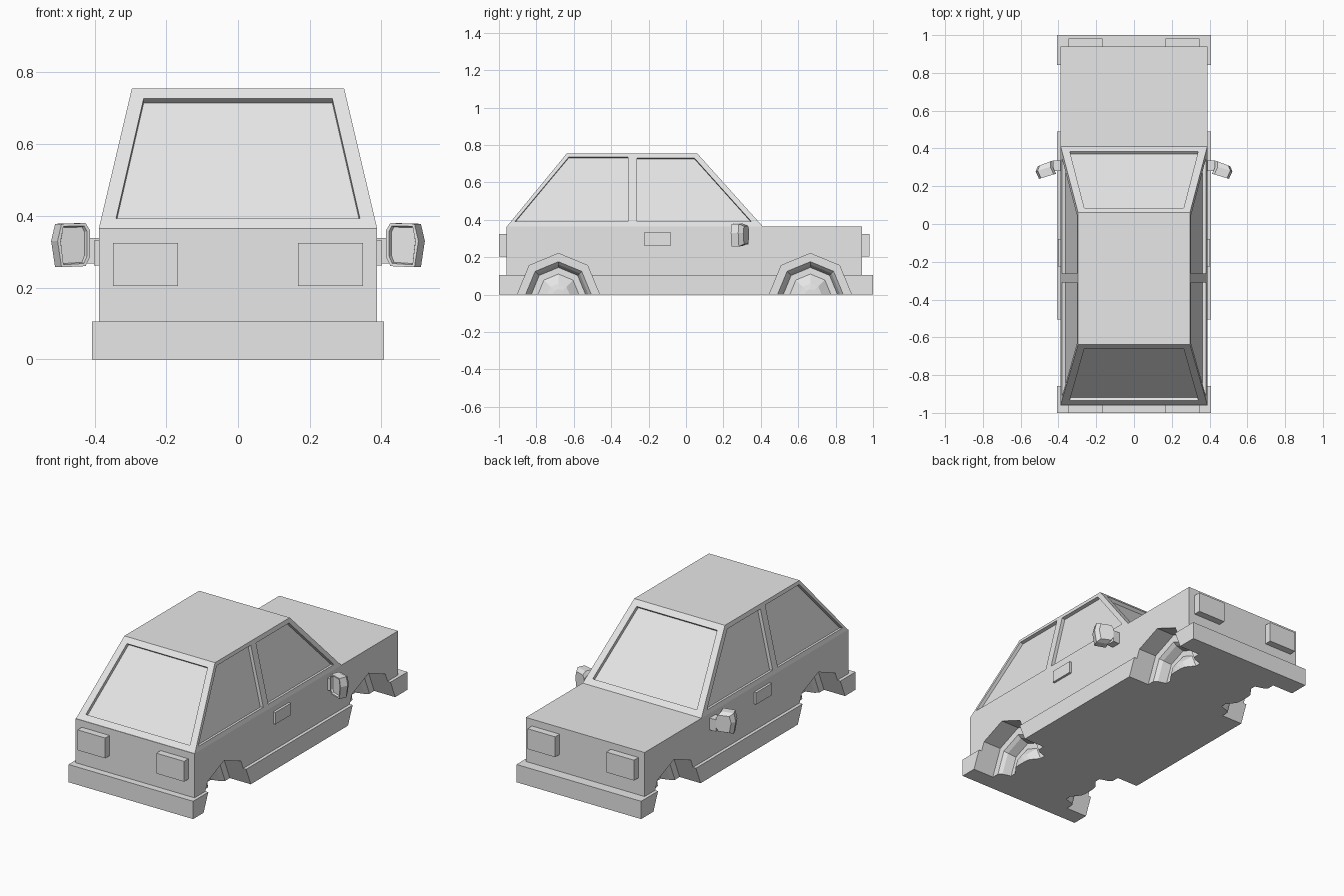
import bpy, bmesh
from math import cos, sin, pi
from mathutils import Vector

if "Cube" in bpy.data.objects:
    bpy.data.objects.remove(bpy.data.objects["Cube"], do_unlink=True)

# Single plain grey paint
grey = bpy.data.materials.new("plain_grey")
grey.use_nodes = True
grey.diffuse_color = (0.8, 0.8, 0.8, 1)
grey.node_tree.nodes["Principled BSDF"].inputs["Base Color"].default_value = grey.diffuse_color


def finish(name, bm):
    bmesh.ops.recalc_face_normals(bm, faces=bm.faces)
    mesh = bpy.data.meshes.new(name)
    bm.to_mesh(mesh)
    bm.free()
    mesh.materials.append(grey)
    ob = bpy.data.objects.new(name, mesh)
    bpy.context.collection.objects.link(ob)
    return ob


def loft(name, rings):
    """Skin a closed solid through rings of equal point count."""
    bm = bmesh.new()
    loops = [[bm.verts.new(p) for p in ring] for ring in rings]
    n = len(loops[0])
    for a, b in zip(loops, loops[1:]):
        for i in range(n):
            j = (i + 1) % n
            bm.faces.new((a[i], a[j], b[j], b[i]))
    bm.faces.new(loops[0])
    bm.faces.new(loops[-1])
    return finish(name, bm)


def rect(x0, x1, y0, y1, z):
    return [(x0, y0, z), (x1, y0, z), (x1, y1, z), (x0, y1, z)]


def box(name, x, y, z):
    return loft(name, [rect(*x, *y, h) for h in z])


def boolean(ob, other, operation):
    """Apply a boolean and discard the helper solid."""
    other.hide_render = True
    mod = ob.modifiers.new("bool", 'BOOLEAN')
    mod.operation, mod.solver, mod.object = operation, 'EXACT', other
    bpy.context.view_layer.update()
    deps = bpy.context.evaluated_depsgraph_get()
    mesh = bpy.data.meshes.new_from_object(ob.evaluated_get(deps))
    ob.modifiers.clear()
    ob.data = mesh
    bpy.data.objects.remove(other, do_unlink=True)


# Lower body with the wide bumper and sill band
body = box("lower_body", (-0.388, 0.388), (-0.96, 0.94), (0.05, 0.365))
band = box("bumper_band", (-0.407, 0.407), (-1, 1), (0, 0.105))
boolean(body, band, 'UNION')

# Octagonal wheel wells with a dished wheel face inside
WELL = [(0.5, 0.22), (0.27, 0.22), (0.27, 0.176), (0.25, 0.16),
        (0.2, 0.145), (0.2, 0.11), (0.24, 0.06), (0.245, 0.03)]
for side in (-1, 1):
    for y in (-0.682, 0.665):
        cutter = loft("well_cutter", [
            [(side * x, y + r * cos(k * pi / 4), r * sin(k * pi / 4)) for k in range(8)]
            for x, r in WELL])
        boolean(body, cutter, 'DIFFERENCE')

# Tapered cabin
BASE, ROOF = 0.365, 0.755
cabin = loft("cabin", [rect(-0.388, 0.388, -0.957, 0.41, BASE),
                       rect(-0.296, 0.296, -0.637, 0.06, ROOF)])


def slope(low, high, z):
    return low + (high - low) * (z - BASE) / (ROOF - BASE)


def cut_window(points, depth=0.02):
    """Sink a pane straight into the sloped cabin wall."""
    p = [Vector(q) for q in points]
    normal = (p[1] - p[0]).cross(p[3] - p[0]).normalized()
    centre = sum(p, Vector()) / 4 - Vector((0, -0.25, 0.5))
    if normal.dot(centre) < 0:
        normal.negate()
    cutter = loft("window_cutter", [[q + normal * s for q in p] for s in (-depth, depth)])
    boolean(cabin, cutter, 'DIFFERENCE')


# Front and rear screens
for low, high in ((-0.957, -0.637), (0.41, 0.06)):
    cut_window([(x, slope(low, high, z), z) for x, z in
                ((-0.34, 0.393), (0.34, 0.393), (0.263, 0.727), (-0.263, 0.727))])

# Side windows on both sides of the centre pillar
for side in (-1, 1):
    for pane in (((-0.915, 0.39), (-0.31, 0.39), (-0.31, 0.735), (-0.627, 0.735)),
                 ((-0.263, 0.39), (0.35, 0.39), (0.045, 0.73), (-0.263, 0.73))):
        cut_window([(side * slope(0.388, 0.296, z), y, z) for y, z in pane])

# Mirror housing outline, seen along y
HEAD = [(0.413, 0.36), (0.425, 0.38), (0.492, 0.378), (0.503, 0.33),
        (0.492, 0.257), (0.425, 0.26), (0.413, 0.285)]

for side, label in ((1, "left"), (-1, "right")):
    xs = lambda a, b: tuple(sorted((side * a, side * b)))

    # Lamps at both ends and the door handle
    box(label + "_front_lamp", xs(0.167, 0.348), (-1, -0.95), (0.205, 0.325))
    box(label + "_rear_lamp", xs(0.167, 0.348), (0.93, 0.982), (0.205, 0.325))
    box(label + "_door_handle", xs(0.38, 0.402), (-0.225, -0.08), (0.262, 0.332))

    # Mirror arm and housing with a sunken glass
    box(label + "_mirror_arm", xs(0.38, 0.43), (0.28, 0.335), (0.268, 0.338))
    face = [(side * x, 0.27 - 0.3 * (x - 0.4), z) for x, z in HEAD]
    middle = [(side * (x + 0.018), 0.31 - 0.3 * (x - 0.4), z) for x, z in HEAD]
    back = [(side * (0.468 + (x - 0.455) * 0.85), 0.34 - 0.33 * (x - 0.4),
             0.32 + (z - 0.32) * 0.8) for x, z in HEAD]
    mirror = loft(label + "_mirror", [face, middle, back])
    bm = bmesh.new()
    bm.from_mesh(mirror.data)
    glass = min(bm.faces, key=lambda f: f.calc_center_median().y)
    bmesh.ops.inset_region(bm, faces=[glass], thickness=0.009)
    bmesh.ops.inset_region(bm, faces=[glass], thickness=0.004, depth=-0.012)
    bm.to_mesh(mirror.data)
    bm.free()
